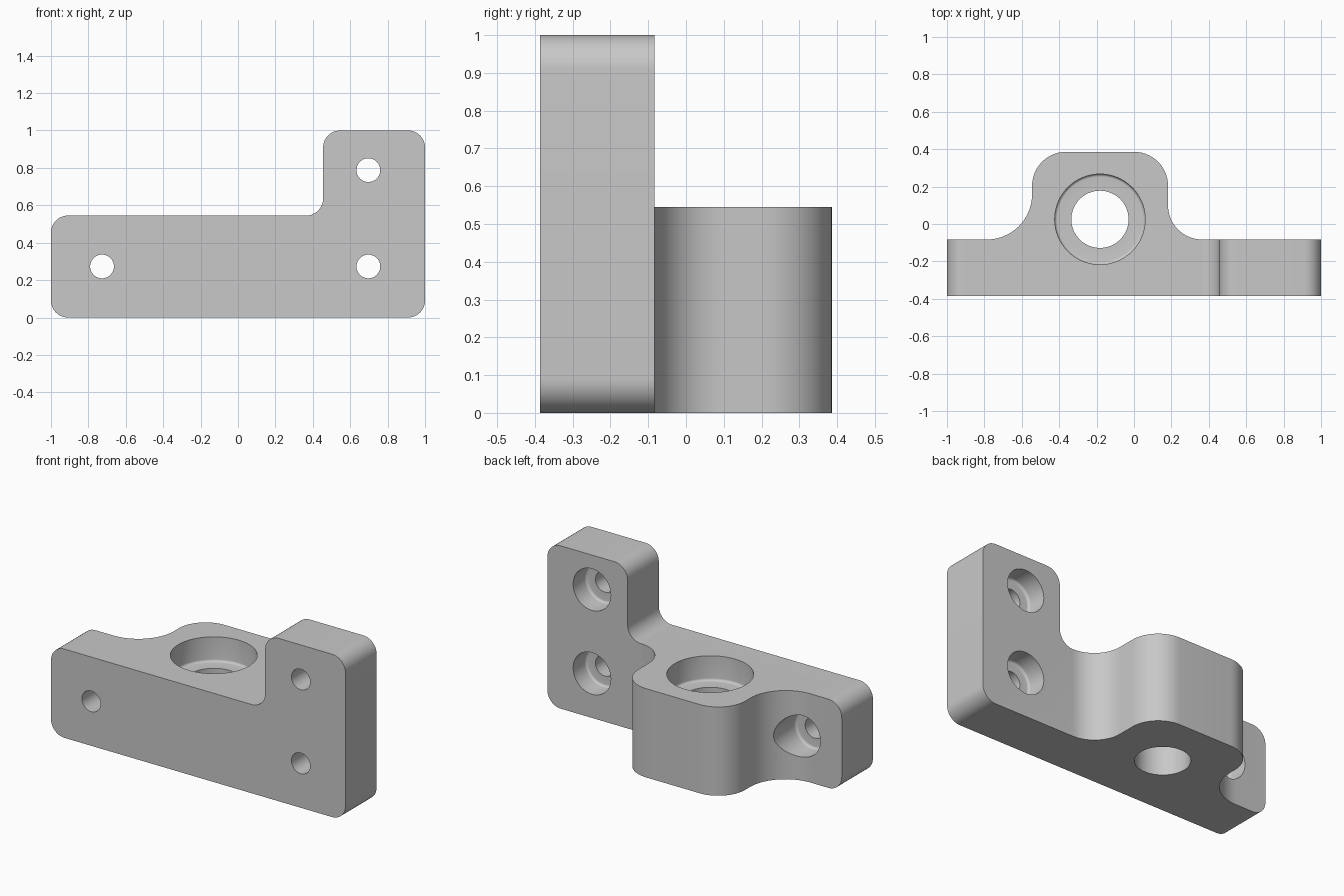
import bpy, bmesh
from math import pi, cos, sin, tan
from mathutils import Vector, Matrix

cube = bpy.data.objects.get("Cube")
if cube:
    bpy.data.objects.remove(cube, do_unlink=True)

grey = bpy.data.materials.new("plain grey")
grey.use_nodes = True
COLOUR = (0.58, 0.58, 0.58, 1)
grey.diffuse_color = COLOUR
grey.node_tree.nodes["Principled BSDF"].inputs["Base Color"].default_value = COLOUR


def finish(name, bm):
    bmesh.ops.recalc_face_normals(bm, faces=bm.faces)
    mesh = bpy.data.meshes.new(name)
    bm.to_mesh(mesh)
    bm.free()
    mesh.materials.append(grey)
    obj = bpy.data.objects.new(name, mesh)
    bpy.context.collection.objects.link(obj)
    return obj


def rounded(corners, steps=14):
    """Outline from (u, v, radius) corners, each replaced by a tangent arc."""
    out = []
    for i, (u, v, r) in enumerate(corners):
        p = Vector((u, v))
        if r == 0:
            out.append(p)
            continue
        a = (Vector(corners[i - 1][:2]) - p).normalized()
        b = (Vector(corners[(i + 1) % len(corners)][:2]) - p).normalized()
        half = a.angle(b) / 2
        centre = p + (a + b).normalized() * r / sin(half)
        start = p + a * r / tan(half) - centre
        end = p + b * r / tan(half) - centre
        sweep = start.angle(end)
        for k in range(steps + 1):
            t = k / steps
            out.append(centre + (start * sin((1 - t) * sweep) + end * sin(t * sweep)) / sin(sweep))
    # An arc may begin or end exactly on a plain corner: keep one point there
    return [p for i, p in enumerate(out) if (p - out[i - 1]).length > 0.0001]


def prism(name, corners, place, low, high):
    outline = rounded(corners)
    bm = bmesh.new()
    near, far = ([bm.verts.new(place(p.x, p.y, d)) for p in outline] for d in (low, high))
    bm.faces.new(near)
    bm.faces.new(far[::-1])
    for i in range(len(outline)):
        bm.faces.new((near[i], near[i - 1], far[i - 1], far[i]))
    return finish(name, bm)


def stepped_cutter(name, wide, narrow, up, down, fillet, matrix, sides=64):
    """Lathe for a counterbored hole; its ledge lies at local z = 0."""
    profile = [(0, up), (wide, up)]
    for k in range(6):
        t = k / 5 * pi / 2
        profile.append((wide - fillet + fillet * cos(t), fillet - fillet * sin(t)))
    profile += [(narrow, 0), (narrow, -down), (0, -down)]
    bm = bmesh.new()
    verts = [bm.verts.new((r, 0, z)) for r, z in profile]
    edges = [bm.edges.new(pair) for pair in zip(verts, verts[1:])]
    bmesh.ops.spin(bm, geom=verts + edges, cent=(0, 0, 0), axis=(0, 0, 1),
                   angle=2 * pi, steps=sides, use_duplicate=False)
    bmesh.ops.remove_doubles(bm, verts=bm.verts, dist=0.0001)
    bm.transform(matrix)
    cutter = finish(name, bm)
    cutter.hide_render = True
    return cutter


def combine(target, other, operation):
    bpy.ops.object.select_all(action='DESELECT')
    bpy.context.view_layer.objects.active = target
    target.select_set(True)
    mod = target.modifiers.new(operation, 'BOOLEAN')
    mod.operation, mod.solver, mod.object = operation, 'EXACT', other
    bpy.ops.object.modifier_apply(modifier=mod.name)
    bpy.data.objects.remove(other, do_unlink=True)


FRONT, BACK, REAR = -0.386, -0.083, 0.386
SHELF = 0.545
R = 0.091

# L-shaped mounting plate
bracket = prism("mounting_bracket",
                [(-1, 0, R), (1, 0, R), (1, 1, R), (0.455, 1, R), (0.455, SHELF, R), (-1, SHELF, R)],
                lambda u, v, d: (u, d, v), FRONT, BACK)

# Rear lug with flared roots, overlapping the plate
LEFT, RIGHT, BIG, SMALL = -0.545, 0.182, 0.242, 0.182
lug = prism("bearing_lug",
            [(LEFT - BIG, -0.25, 0), (RIGHT + SMALL, -0.25, 0), (RIGHT + SMALL, BACK, 0),
             (RIGHT, BACK, SMALL), (RIGHT, REAR, SMALL), (LEFT, REAR, SMALL),
             (LEFT, BACK, BIG), (LEFT - BIG, BACK, 0)],
            lambda u, v, d: (u, v, d), 0, SHELF)
combine(bracket, lug, 'UNION')

# Vertical bearing bore
bore = stepped_cutter("bearing_bore", 0.242, 0.153, 0.3, 0.6, 0.015,
                      Matrix.Translation((-0.182, 0.025, SHELF - 0.152)))
combine(bracket, bore, 'DIFFERENCE')

# Screw holes, counterbored from the back
for x, z in [(-0.727, 0.273), (0.697, 0.273), (0.697, 0.788)]:
    place = Matrix.Translation((x, BACK - 0.125, z)) @ Matrix.Rotation(-pi / 2, 4, 'X')
    hole = stepped_cutter("screw_hole", 0.128, 0.0635, 0.5, 0.4, 0.015, place, 48)
    combine(bracket, hole, 'DIFFERENCE')

bpy.ops.object.shade_smooth_by_angle(angle=pi / 6)
